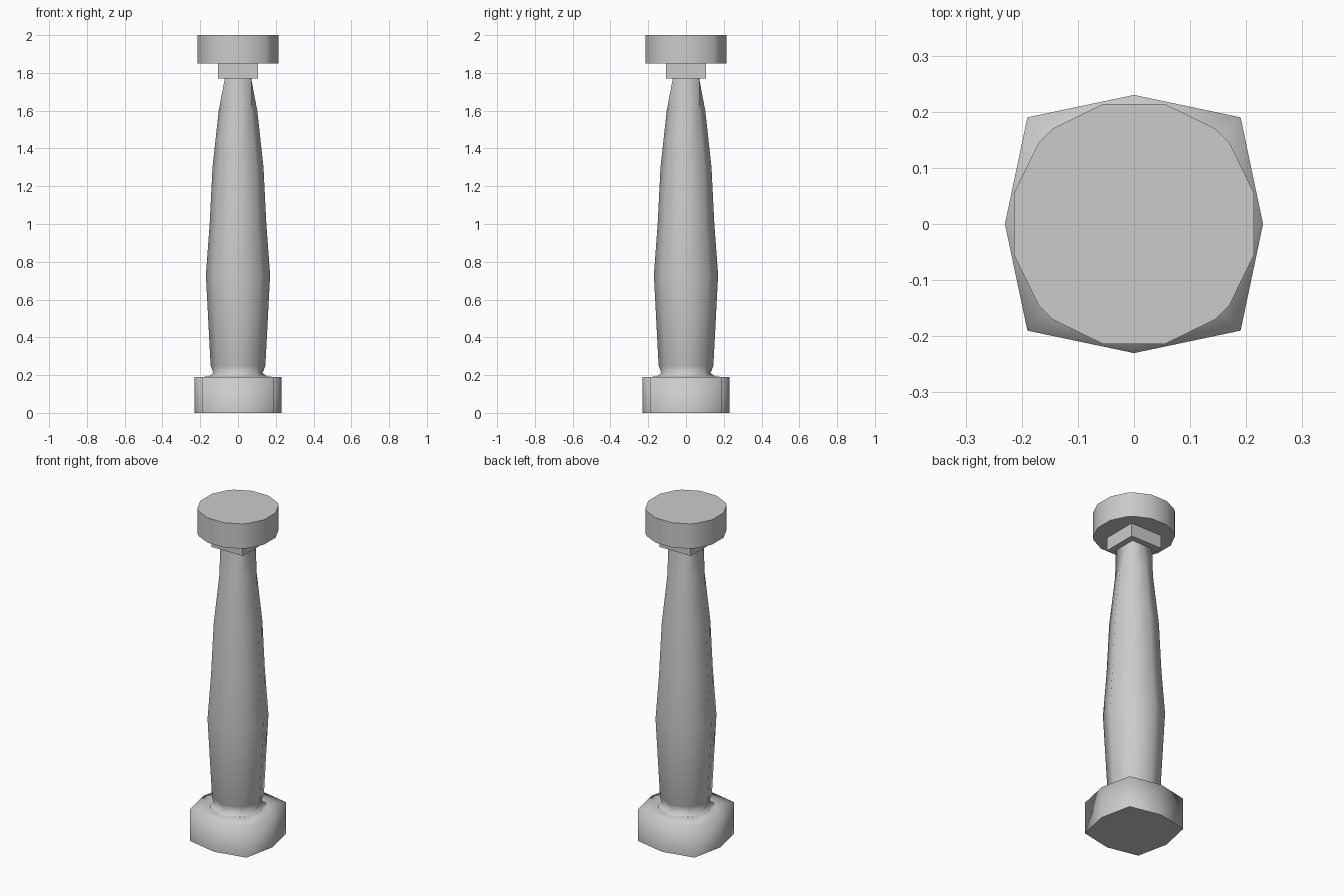
import bpy, bmesh

if "Cube" in bpy.data.objects:
    bpy.data.objects.remove(bpy.data.objects["Cube"])


def octagon(axis, diag):
    """Eight points: axis = reach along x/y, diag = x and y of the corner points."""
    return [(axis, 0), (diag, diag), (0, axis), (-diag, diag),
            (-axis, 0), (-diag, -diag), (0, -axis), (diag, -diag)]


def loft(name, rings, smooth_sides=True):
    """Skin a stack of (z, outline) rings, with flat sharp-edged end caps."""
    bm = bmesh.new()
    loops = [[bm.verts.new((x, y, z)) for x, y in pts] for z, pts in rings]
    n = len(loops[0])
    for a, b in zip(loops, loops[1:]):
        for i in range(n):
            j = (i + 1) % n
            bm.faces.new((a[i], a[j], b[j], b[i])).smooth = smooth_sides
    for cap in (bm.faces.new(loops[0][::-1]), bm.faces.new(loops[-1])):
        for e in cap.edges:
            e.smooth = False
    bmesh.ops.recalc_face_normals(bm, faces=bm.faces)
    mesh = bpy.data.meshes.new(name)
    bm.to_mesh(mesh)
    bm.free()
    obj = bpy.data.objects.new(name, mesh)
    bpy.context.collection.objects.link(obj)
    return obj


# Plinth: bulged square, soft top edge
plinth = octagon(0.23, 0.19)
loft("plinth", [(0, plinth), (0.19, plinth), (0.192, octagon(0.15, 0.11))])

# Shaft: octagonal, swelling low down and pinching to a square at the neck
profile = [(0.19, 0.16, 0.113), (0.21, 0.13, 0.092), (0.25, 0.145, 0.102),
           (0.73, 0.17, 0.12), (1.0, 0.15, 0.106), (1.3, 0.135, 0.096),
           (1.6, 0.102, 0.073), (1.77, 0.07, 0.07)]
loft("shaft", [(z, octagon(a, d)) for z, a, d in profile])

# Square neck block
square = [(0.105, 0.105), (-0.105, 0.105), (-0.105, -0.105), (0.105, -0.105)]
loft("neck_block", [(1.77, square), (1.85, square)], smooth_sides=False)

# Rounded cap: one quarter of the outline turned four times
quarter = [(0.214, 0.055), (0.17, 0.145), (0.145, 0.17), (0.055, 0.214)]
outline = []
for _ in range(4):
    outline += quarter
    quarter = [(-y, x) for x, y in quarter]
loft("cap", [(1.85, outline), (2.0, outline)])
